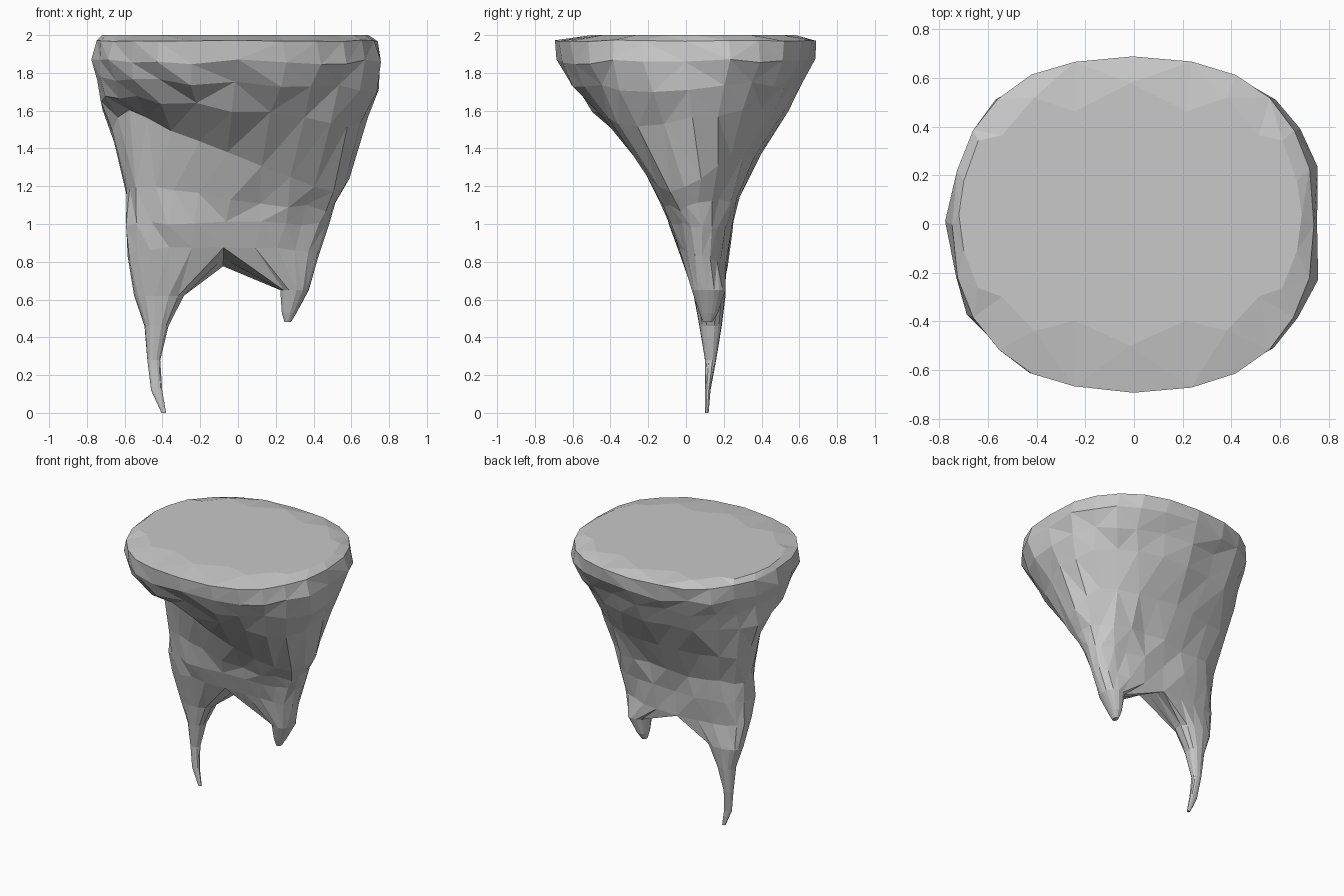
import bpy, bmesh, math, random
from mathutils import Vector

random.seed(4)
COLUMNS = 24
BACK, FRONT = COLUMNS // 4, 3 * COLUMNS // 4

cube = bpy.data.objects.get("Cube")
if cube:
    bpy.data.objects.remove(cube, do_unlink=True)

stone = bpy.data.materials.new("pale grey stone")
stone.use_nodes = True
grey = (0.58, 0.58, 0.58, 1)
stone.diffuse_color = grey
stone.node_tree.nodes["Principled BSDF"].inputs["Base Color"].default_value = grey

bm = bmesh.new()


def jitter(amount):
    return random.uniform(-amount, amount)


def superellipse(a, x0, x1, y0, y1, power):
    c, s = math.cos(a), math.sin(a)
    px = math.copysign(abs(c) ** (2 / power), c)
    py = math.copysign(abs(s) ** (2 / power), s)
    return (x0 + x1) / 2 + px * (x1 - x0) / 2, (y0 + y1) / 2 + py * (y1 - y0) / 2


def body_ring(z, x0, x1, y0, y1, power, tilt, slope, rough):
    """Ring whose front half tilts sideways and which slopes front to back."""
    ring = []
    for i in range(COLUMNS):
        a = 2 * math.pi * i / COLUMNS
        x, y = superellipse(a, x0, x1, y0, y1, power)
        front = min(1, max(0, 0.5 - math.sin(a)))
        height = z + tilt * x * front + slope * math.sin(a) + jitter(rough)
        ring.append(bm.verts.new((x + jitter(rough), y + jitter(rough), height)))
    return ring


def bridge(upper, lower):
    n = len(upper)
    for i in range(n):
        j = (i + 1) % n
        bm.faces.new((upper[i], upper[j], lower[j], lower[i]))


# Flat top with a jagged border
top = body_ring(2.0, -0.72, 0.69, -0.5, 0.58, 2.4, 0, 0, 0)
for i, v in enumerate(top):
    if i % 2:
        v.co.y *= 0.82
bm.faces.new(top)

# Tapering body: z, x range, y range, roundness, tilt, slope, roughness
levels = [
    (1.97, -0.745, 0.74, -0.69, 0.69, 2.4, 0, 0, 0.004),
    (1.86, -0.765, 0.765, -0.675, 0.68, 2.4, 0, 0, 0.015),
    (1.74, -0.75, 0.74, -0.61, 0.61, 2.3, -0.04, 0, 0.02),
    (1.60, -0.73, 0.68, -0.49, 0.53, 2.2, -0.12, 0, 0.015),
    (1.36, -0.67, 0.58, -0.25, 0.40, 2.0, -0.4, 0, 0.012),
    (1.13, -0.60, 0.52, -0.13, 0.28, 2.2, -0.12, 0, 0.015),
    (0.99, -0.60, 0.48, -0.09, 0.24, 2.4, 0, -0.02, 0.012),
    (0.83, -0.59, 0.43, -0.05, 0.22, 2.4, 0, -0.05, 0.006),
]
ring = top
for level in levels:
    lower = body_ring(*level)
    bridge(ring, lower)
    ring = lower

# Arch between the roots
front_mid, back_mid = ring[FRONT].co, ring[BACK].co
arch = [bm.verts.new(front_mid.lerp(back_mid, t) + Vector((0, 0, 0.01)))
        for t in (0.33, 0.67)]
right_loop = ring[BACK:FRONT + 1] + arch
left_loop = ring[FRONT:] + ring[:BACK + 1] + arch[::-1]


def root(loop, sections):
    """Loft a half of the body down to a pointed root."""
    xs, ys = [v.co.x for v in loop], [v.co.y for v in loop]
    cx, cy = (min(xs) + max(xs)) / 2, (min(ys) + max(ys)) / 2
    rx, ry = (max(xs) - min(xs)) / 2, (max(ys) - min(ys)) / 2
    angles = [math.atan2((v.co.y - cy) / ry, (v.co.x - cx) / rx) for v in loop]
    for z, x0, x1, y0, y1 in sections:
        lower = []
        for a in angles:
            x, y = superellipse(a, x0, x1, y0, y1, 2.2)
            lower.append(bm.verts.new((x, y, z)))
        bridge(loop, lower)
        loop = lower
    bm.faces.new(loop)


# Long root on the right, short root on the left
root(right_loop, [
    (0.62, -0.55, -0.28, 0.04, 0.21),
    (0.46, -0.495, -0.365, 0.07, 0.19),
    (0.28, -0.48, -0.41, 0.10, 0.16),
    (0.12, -0.46, -0.40, 0.10, 0.13),
    (0.0, -0.405, -0.38, 0.10, 0.12),
])
root(left_loop, [
    (0.65, 0.22, 0.375, 0.03, 0.21),
    (0.53, 0.23, 0.31, 0.07, 0.17),
    (0.48, 0.245, 0.28, 0.09, 0.14),
])

# Faceted sides
sides = [f for f in bm.faces if len(f.verts) == 4]
bmesh.ops.triangulate(bm, faces=sides)
bmesh.ops.recalc_face_normals(bm, faces=bm.faces[:])

mesh = bpy.data.meshes.new("rooted_rock")
bm.to_mesh(mesh)
bm.free()
mesh.materials.append(stone)
rock = bpy.data.objects.new("rooted_rock", mesh)
bpy.context.collection.objects.link(rock)
